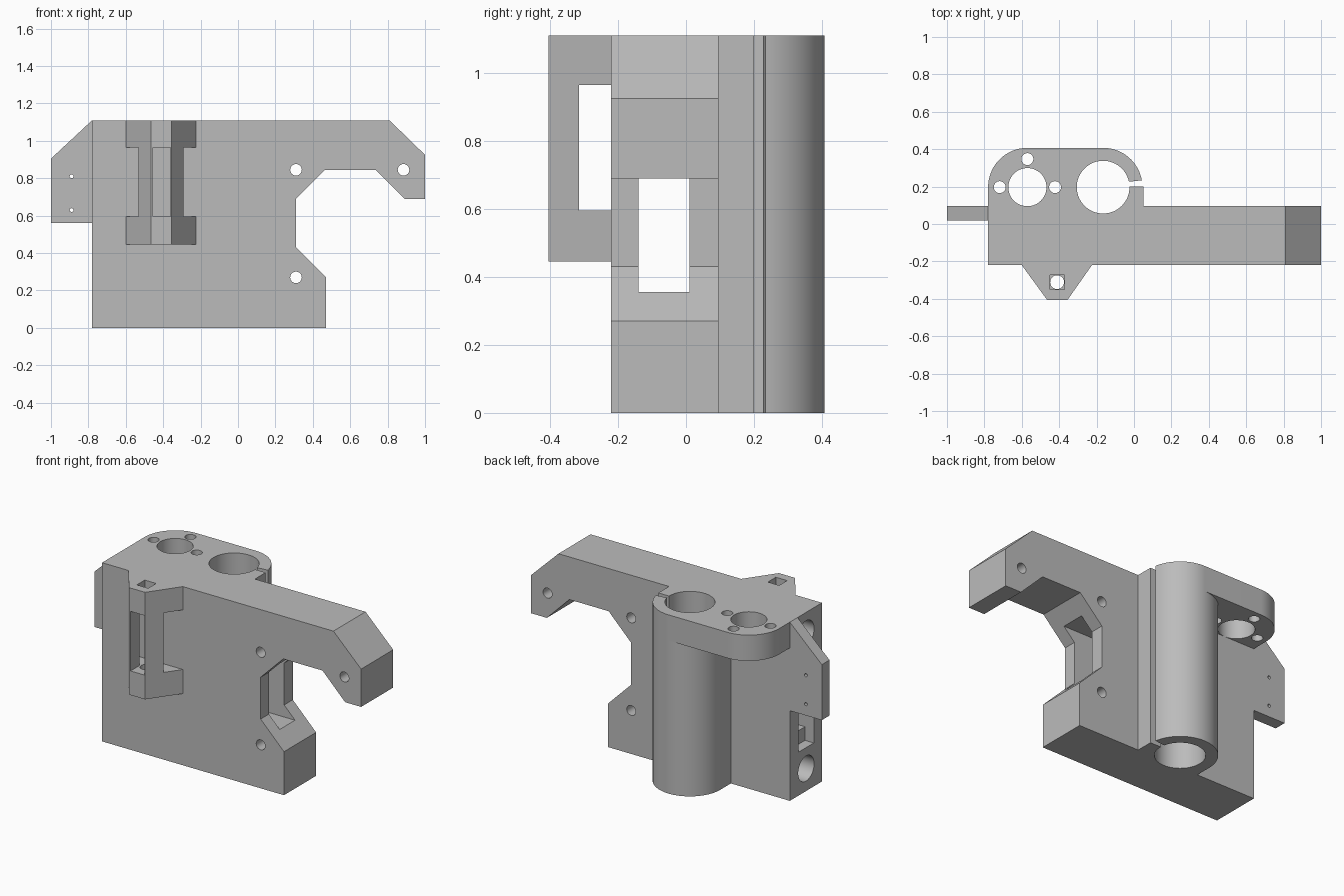
import bpy, bmesh
from math import cos, sin, radians

if "Cube" in bpy.data.objects:
    bpy.data.objects.remove(bpy.data.objects["Cube"], do_unlink=True)

grey = bpy.data.materials.new("plain_grey")
grey.use_nodes = True
colour = (0.5, 0.5, 0.5, 1)
grey.diffuse_color = colour
grey.node_tree.nodes["Principled BSDF"].inputs["Base Color"].default_value = colour

PLACE = {
    "x": lambda a, b, t: (t, a, b),
    "y": lambda a, b, t: (a, t, b),
    "z": lambda a, b, t: (a, b, t),
}


def prism(name, points, axis, low, high):
    """Extrude a flat outline along an axis."""
    bm = bmesh.new()
    ends = [[bm.verts.new(PLACE[axis](a, b, t)) for a, b in points] for t in (low, high)]
    bm.faces.new(ends[0])
    bm.faces.new(ends[1])
    n = len(points)
    for i in range(n):
        j = (i + 1) % n
        bm.faces.new((ends[0][i], ends[0][j], ends[1][j], ends[1][i]))
    bmesh.ops.recalc_face_normals(bm, faces=bm.faces)
    mesh = bpy.data.meshes.new(name)
    bm.to_mesh(mesh)
    bm.free()
    mesh.materials.append(grey)
    obj = bpy.data.objects.new(name, mesh)
    bpy.context.collection.objects.link(obj)
    return obj


def arc(a, b, r, start, end, steps=24):
    angles = [radians(start + (end - start) * i / steps) for i in range(steps + 1)]
    return [(a + r * cos(t), b + r * sin(t)) for t in angles]


def rect(a0, a1, b0, b1):
    return [(a0, b0), (a1, b0), (a1, b1), (a0, b1)]


def rod(name, a, b, r, axis, low, high, sides=48):
    return prism(name, arc(a, b, r, 0, 360, sides)[:-1], axis, low, high)


def combine(target, other, operation):
    mod = target.modifiers.new(other.name, "BOOLEAN")
    mod.operation = operation
    mod.solver = "EXACT"
    mod.object = other
    bpy.context.view_layer.objects.active = target
    bpy.ops.object.modifier_apply(modifier=mod.name)
    bpy.data.objects.remove(other, do_unlink=True)


TOP = 1.11
FRONT, BACK = -0.22, 0.095
LEFT = -0.78

# Main block with the hooked arm
carriage = prism("carriage_body", [
    (LEFT, 0), (0.47, 0), (0.47, 0.27), (0.31, 0.43), (0.31, 0.69), (0.465, 0.845),
    (0.735, 0.845), (0.89, 0.69), (1, 0.69), (1, 0.925), (0.81, TOP), (LEFT, TOP)],
    "y", FRONT, BACK)

# Clamp column, top flange and side tab
cx, cy, outer = -0.165, 0.197, 0.21
mx = -0.57
column = prism("clamp_column",
               [(cx - outer, 0)] + arc(cx, cy, outer, 180, 10, 48) + [(0.05, 0.215), (0.05, 0)],
               "z", 0, TOP)
flange = prism("top_flange",
               [(LEFT, 0)] + arc(mx, cy, outer, 180, 90) + [(cx, cy + outer), (cx, 0)],
               "z", TOP - 0.16, TOP)
tab = prism("side_tab", [(-1, 0.56), (-0.76, 0.56), (-0.76, TOP), (LEFT, TOP), (-1, 0.905)],
            "y", 0.02, BACK)

# Front bracket, opened behind and through the middle
bracket = prism("front_bracket", [
    (-0.6, FRONT), (-0.6, -0.2), (-0.225, -0.2), (-0.225, FRONT), (-0.355, -0.405), (-0.465, -0.405)],
    "z", 0.445, TOP)
combine(bracket, prism("rear_window", rect(-0.7, -0.1, -0.315, -0.15), "z", 0.595, 0.965), "DIFFERENCE")
combine(bracket, prism("front_window", rect(-0.455, -0.36, -0.5, -0.3), "z", 0.595, 0.965), "DIFFERENCE")

for part in (column, flange, tab, bracket):
    combine(carriage, part, "UNION")

# Vertical bores, screw holes and the clamp slit
cutters = [
    rod("clamp_bore", cx, cy, 0.141, "z", -0.1, 1.2, 64),
    prism("clamp_slit", [(-0.08, 0.2), (0.1, 0.2), (0.1, 0.24), (-0.08, 0.22)], "z", -0.1, 1.2),
    rod("motor_bore", mx, cy, 0.102, "z", 0.9, 1.2),
    prism("nut_recess", rect(-0.45, -0.372, -0.35, -0.272), "z", 0.9, 1.2),
    rod("bracket_hole", -0.411, -0.311, 0.037, "z", 0.4, 0.7, 24),
]
for x, y in ((mx, 0.347), (mx - 0.148, cy), (mx + 0.148, cy)):
    cutters.append(rod("motor_screw_hole", x, y, 0.032, "z", 0.9, 1.2, 24))

# Holes running front to back
for x, z in ((0.31, 0.27), (0.31, 0.845), (0.885, 0.845)):
    cutters.append(rod("screw_hole", x, z, 0.031, "y", -0.5, 0.5, 24))
for z in (0.63, 0.81):
    cutters.append(rod("tab_hole", -0.89, z, 0.01, "y", -0.1, 0.2, 16))

# Belt tunnel with its stepped entry, and blind rod bores above and below
cutters.append(prism("belt_tunnel", rect(-0.14, 0.01, 0.355, 0.765), "x", -0.9, 0.6))
cutters.append(prism("tunnel_entry", rect(-0.14, 0.01, 0.27, 0.85), "x", -0.9, -0.72))
for z in (0.14, 0.98):
    cutters.append(rod("rod_bore", -0.065, z, 0.078, "x", -0.9, 0.25))

for cutter in cutters:
    combine(carriage, cutter, "DIFFERENCE")

bpy.ops.object.select_all(action="DESELECT")
carriage.select_set(True)
bpy.context.view_layer.objects.active = carriage
bpy.ops.object.shade_smooth_by_angle(angle=radians(30))
